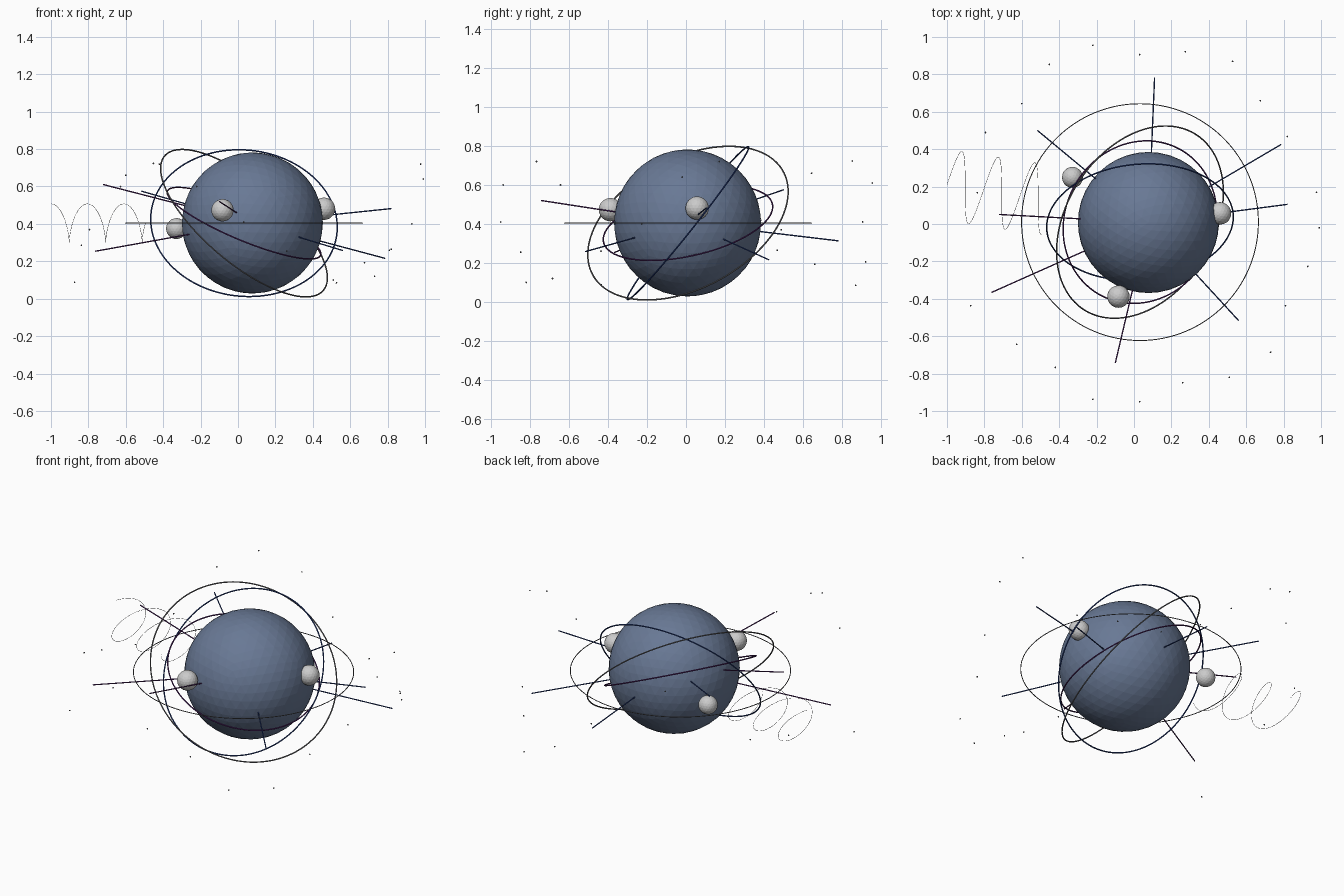
import bpy
from math import sin, cos, pi
from mathutils import Vector

if "Cube" in bpy.data.objects:
    bpy.data.objects.remove(bpy.data.objects["Cube"])

CORE = Vector((0.077, 0.008, 0.405))
RING_CENTRE = Vector((0.032, 0.01, 0.404))


def material(name, rgb):
    m = bpy.data.materials.new(name)
    m.diffuse_color = (*rgb, 1)
    m.use_nodes = True
    m.node_tree.nodes["Principled BSDF"].inputs["Base Color"].default_value = m.diffuse_color
    return m


slate = material("slate", (0.14, 0.19, 0.30))
navy = material("navy", (0.02, 0.05, 0.22))
purple = material("purple", (0.09, 0.02, 0.15))
dark = material("dark_grey", (0.15, 0.15, 0.16))


def finish(name, mat):
    ob = bpy.context.object
    ob.name = name
    if mat:
        ob.data.materials.append(mat)
    return ob


def ball(name, centre, r, sub, mat=None):
    bpy.ops.mesh.primitive_ico_sphere_add(subdivisions=sub, radius=r, location=centre)
    return finish(name, mat)


def ring(name, normal, r, tube, mat):
    bpy.ops.mesh.primitive_torus_add(major_radius=r, minor_radius=tube,
                                     major_segments=128, minor_segments=8,
                                     location=RING_CENTRE)
    ob = finish(name, mat)
    ob.rotation_mode = 'QUATERNION'
    ob.rotation_quaternion = Vector((0, 0, 1)).rotation_difference(Vector(normal))


def rod(name, a, b, r, mat):
    d = b - a
    bpy.ops.mesh.primitive_cylinder_add(vertices=8, radius=r, depth=d.length,
                                        location=(a + b) / 2)
    ob = finish(name, mat)
    ob.rotation_mode = 'QUATERNION'
    ob.rotation_quaternion = d.to_track_quat('Z', 'Y')


# Central faceted globe
ball("core_globe", CORE, 0.377, 4, slate)

# Three small moons
for i, (p, r) in enumerate([((-0.083, -0.388, 0.473), 0.06),
                            ((0.46, 0.057, 0.481), 0.06),
                            ((-0.329, 0.249, 0.375), 0.056)]):
    ball(f"moon_{i + 1}", p, r, 3)

# Orbit rings, each tilted to its own normal
ring("outer_ring", (0, 0, 1), 0.633, 0.0025, dark)
ring("grey_ring", (0.597, -0.381, 0.705), 0.556, 0.004, dark)
ring("blue_ring", (0.07, -0.782, 0.62), 0.5, 0.004, navy)
ring("purple_ring", (0.378, -0.205, 0.90), 0.444, 0.004, purple)

# Radial rods leaving the globe surface
rods = [((0.11, 0.783, 0.313), navy), ((0.786, 0.425, 0.216), navy),
        ((0.82, 0.105, 0.482), navy), ((-0.722, 0.051, 0.611), purple),
        ((-0.516, 0.5, 0.575), navy), ((-0.762, -0.366, 0.254), purple),
        ((-0.1, -0.743, 0.52), purple), ((0.559, -0.516, 0.258), navy)]
for i, (tip, mat) in enumerate(rods):
    tip = Vector(tip)
    rod(f"radial_rod_{i + 1}", CORE + (tip - CORE).normalized() * 0.37, tip, 0.0035, mat)

# Scattered outer particles
dots = [(-.22, .955, .61), (.03, .906, .41), (.275, .922, .205), (.527, .87, .085),
        (-.452, .853, .723), (-.6, .644, .66), (.676, .66, .193), (-.794, .489, .37),
        (.82, .468, .265), (-.837, .168, .286), (-.874, -.436, .088), (-.628, -.644, .6),
        (-.42, -.767, .72), (-.22, -.938, .6), (.03, -.95, .41), (.26, -.848, .255),
        (.51, -.82, .1), (.73, -.685, .12), (.81, -.436, .26), (.93, -.227, .4),
        (.976, .17, .72), (.99, -.02, .64)]
for i, p in enumerate(dots):
    ball(f"particle_{i + 1}", p, 0.005, 1, dark)

# Fine helical trail on the left
curve = bpy.data.curves.new("helix_trail", 'CURVE')
curve.dimensions = '3D'
curve.bevel_depth = 0.001
curve.bevel_resolution = 1
n = 200
spline = curve.splines.new('POLY')
spline.points.add(n)
for k in range(n + 1):
    t = 5.5 * pi * k / n
    turn = t / (2 * pi)
    spline.points[k].co = (-1.0 + 0.195 * turn + 0.031 * sin(t),
                           0.21 - 0.03 * turn + 0.185 * sin(t),
                           0.404 + 0.103 * cos(t), 1)
curve.materials.append(dark)
bpy.context.collection.objects.link(bpy.data.objects.new("helix_trail", curve))
